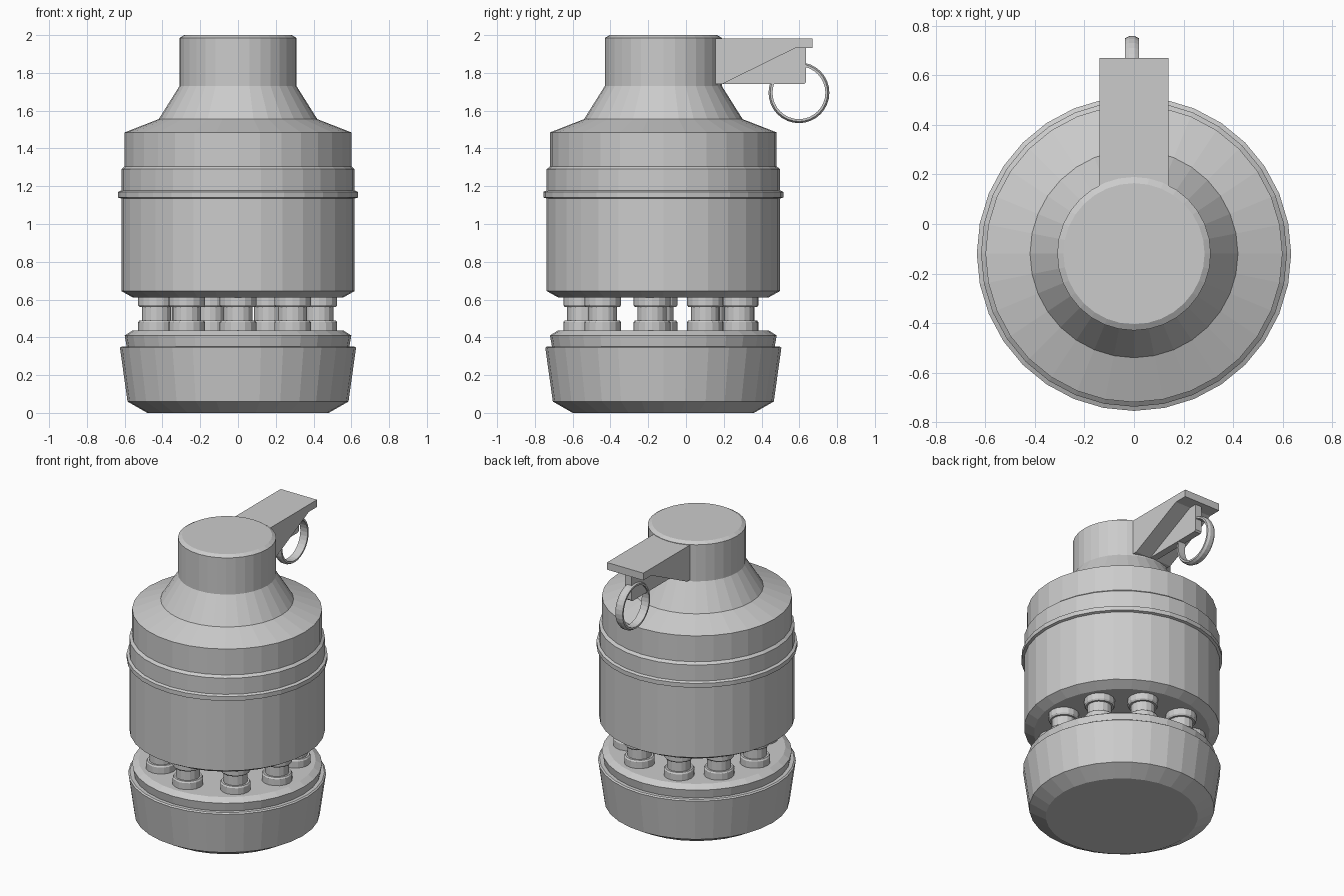
import bpy, bmesh, math
from mathutils import Matrix, Vector

if "Cube" in bpy.data.objects:
    bpy.data.objects.remove(bpy.data.objects["Cube"])

AXIS_Y = -0.12

grey = bpy.data.materials.new("plain grey")
grey.use_nodes = True
grey.diffuse_color = (0.6, 0.6, 0.6, 1)
grey.node_tree.nodes["Principled BSDF"].inputs["Base Color"].default_value = (0.6, 0.6, 0.6, 1)


def finish(name, bm):
    bmesh.ops.remove_doubles(bm, verts=bm.verts, dist=1e-5)
    bmesh.ops.recalc_face_normals(bm, faces=bm.faces)
    mesh = bpy.data.meshes.new(name)
    bm.to_mesh(mesh)
    bm.free()
    mesh.materials.append(grey)
    obj = bpy.data.objects.new(name, mesh)
    bpy.context.collection.objects.link(obj)
    return obj


def lathe(name, profile, sides, location=(0, AXIS_Y, 0), closed=False):
    """Spin (radius, height) points around the vertical axis."""
    bm = bmesh.new()
    verts = [bm.verts.new((r, 0, z)) for r, z in profile]
    pairs = list(zip(verts, verts[1:]))
    if closed:
        pairs.append((verts[-1], verts[0]))
    edges = [bm.edges.new(p) for p in pairs]
    bmesh.ops.spin(bm, geom=verts + edges, cent=(0, 0, 0), axis=(0, 0, 1),
                   angle=math.tau, steps=sides, use_merge=False)
    obj = finish(name, bm)
    obj.location = location
    return obj


def extrude_side(name, profile, x_min, x_max):
    """Extrude a (y, z) outline across x."""
    bm = bmesh.new()
    face = bm.faces.new([bm.verts.new((x_min, y, z)) for y, z in profile])
    out = bmesh.ops.extrude_face_region(bm, geom=[face])
    moved = [v for v in out["geom"] if isinstance(v, bmesh.types.BMVert)]
    bmesh.ops.translate(bm, verts=moved, vec=(x_max - x_min, 0, 0))
    return finish(name, bm)


# Base cup with the stepped collar on top
lathe("base", [(0, 0), (0.48, 0), (0.585, 0.06), (0.625, 0.345), (0.615, 0.352),
               (0.59, 0.352), (0.6, 0.41), (0.56, 0.435), (0, 0.435)], 32)

# Main canister, band, shoulder and neck
lathe("canister", [(0, 0.61), (0.555, 0.61), (0.618, 0.645), (0.618, 1.135),
                   (0.635, 1.14), (0.635, 1.17), (0.618, 1.178), (0.618, 1.29),
                   (0.6, 1.305), (0.6, 1.485), (0.42, 1.555), (0.31, 1.73),
                   (0.31, 1.985), (0.285, 2.0), (0, 2.0)], 32)

# Spool-shaped posts between base and canister
spool = [(0, 0.42), (0.097, 0.42), (0.097, 0.48), (0.09, 0.49), (0.077, 0.49),
         (0.077, 0.56), (0.09, 0.56), (0.097, 0.57), (0.097, 0.62), (0, 0.62)]
for i, degrees in enumerate((0, 42, 82, 121, 158, 200, 234, 273, 321)):
    a = math.radians(degrees)
    spot = (0.432 * math.sin(a), AXIS_Y - 0.432 * math.cos(a), 0)
    lathe(f"post_{i + 1}", spool, 16, spot)

# Wedge-shaped lever with a flat tip
extrude_side("lever", [(0.1, 1.74), (0.19, 1.74), (0.58, 1.932), (0.67, 1.932),
                       (0.67, 1.982), (0.1, 1.982)], -0.14, 0.14)

# Thin fin beneath the lever that carries the ring
extrude_side("ring_bracket", [(0.17, 1.74), (0.625, 1.74), (0.635, 1.75),
                              (0.635, 1.95), (0.56, 1.95)], -0.025, 0.025)

# Pull ring, a band lying in the side plane
ring = lathe("pull_ring", [(0.14, -0.028), (0.152, -0.028), (0.161, -0.012),
                           (0.161, 0.012), (0.152, 0.028), (0.14, 0.028)], 32,
             (-0.008, 0.598, 1.695), closed=True)
ring.rotation_euler = (0, math.pi / 2, 0)
